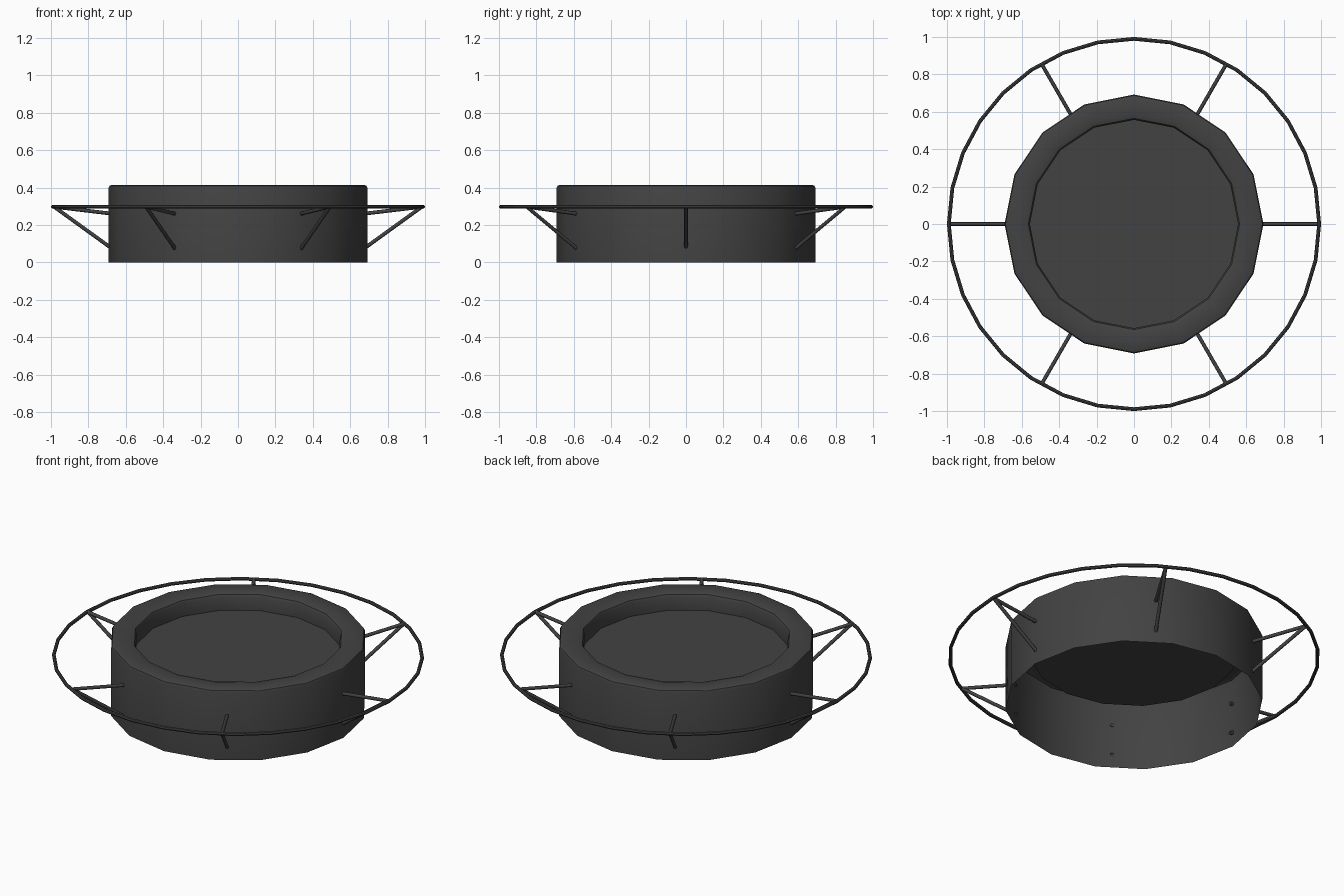
import bpy, bmesh, math
from mathutils import Vector

if "Cube" in bpy.data.objects:
    bpy.data.objects.remove(bpy.data.objects["Cube"])

dark = bpy.data.materials.new("dark_grey")
dark.diffuse_color = (0.055, 0.055, 0.055, 1)
dark.use_nodes = True
dark.node_tree.nodes["Principled BSDF"].inputs["Base Color"].default_value = dark.diffuse_color


def finish(name, bm, angle=40):
    bmesh.ops.recalc_face_normals(bm, faces=bm.faces)
    mesh = bpy.data.meshes.new(name)
    bm.to_mesh(mesh)
    bm.free()
    mesh.materials.append(dark)
    ob = bpy.data.objects.new(name, mesh)
    bpy.context.collection.objects.link(ob)
    bpy.ops.object.select_all(action='DESELECT')
    ob.select_set(True)
    bpy.context.view_layer.objects.active = ob
    bpy.ops.object.shade_smooth_by_angle(angle=math.radians(angle))
    return ob


def lathe(name, profile, sides, closed=False):
    """Revolve (radius, z) points around z; a radius of 0 makes a centre cap."""
    bm = bmesh.new()
    rings = []
    for r, z in profile:
        rings.append([bm.verts.new((r * math.cos(2 * math.pi * i / sides),
                                    r * math.sin(2 * math.pi * i / sides), z))
                      for i in range(sides)])
    pairs = list(zip(rings, rings[1:]))
    if closed:
        pairs.append((rings[-1], rings[0]))
    for a, b in pairs:
        for i in range(sides):
            j = (i + 1) % sides
            bm.faces.new((a[i], a[j], b[j], b[i]))
    if not closed:
        bm.faces.new(rings[-1])
    return finish(name, bm)


def rod(name, start, end, radius):
    start, end = Vector(start), Vector(end)
    d = end - start
    bm = bmesh.new()
    bmesh.ops.create_cone(bm, cap_ends=True, segments=8, radius1=radius,
                          radius2=radius, depth=d.length)
    bm.transform(d.to_track_quat('Z', 'Y').to_matrix().to_4x4())
    bmesh.ops.translate(bm, verts=bm.verts, vec=(start + end) / 2)
    return finish(name, bm, 60)


# Drum: open underneath, rounded rim, recessed floor
lathe("drum_body", [(0.692, 0), (0.692, 0.397), (0.687, 0.409), (0.675, 0.414),
                    (0.59, 0.414), (0.565, 0.406), (0.557, 0.39),
                    (0.557, 0.315)], 16)

# Outer hoop
RING_R, RING_Z, TUBE = 0.99, 0.297, 0.01
section = [(RING_R + TUBE * math.cos(k * math.pi / 4),
            RING_Z + TUBE * math.sin(k * math.pi / 4)) for k in range(8)]
lathe("outer_hoop", section, 32, closed=True)

# Six pairs of struts carrying the hoop
for n in range(6):
    a = n * math.pi / 3
    c, s = math.cos(a), math.sin(a)
    r_out = RING_R - 0.007
    for label, z in (("upper", 0.26), ("lower", 0.073)):
        rod(f"{label}_strut_{n + 1}", (0.673 * c, 0.673 * s, z),
            (r_out * c, r_out * s, RING_Z), 0.01)
